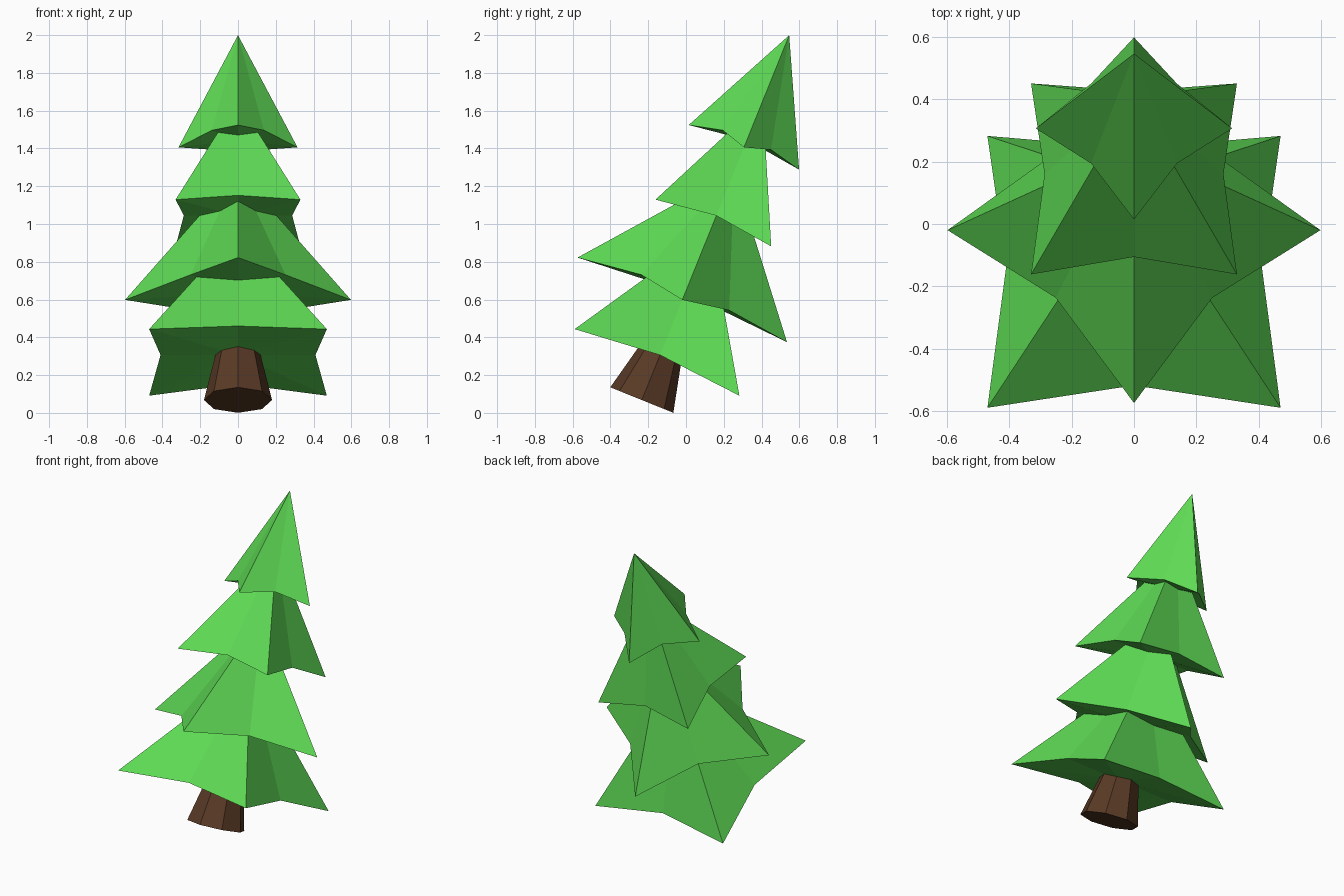
import bpy, bmesh
from math import sin, cos, pi, radians

if "Cube" in bpy.data.objects:
    bpy.data.objects.remove(bpy.data.objects["Cube"])

LEAN = radians(22)            # whole tree leans back
BASE = (0, -0.234, 0.068)     # centre of the trunk foot


def material(name, color):
    m = bpy.data.materials.new(name)
    m.diffuse_color = (*color, 1)
    m.use_nodes = True
    m.node_tree.nodes["Principled BSDF"].inputs["Base Color"].default_value = m.diffuse_color
    return m


green = material("leaf green", (0.112, 0.70, 0.090))
brown = material("bark brown", (0.100, 0.042, 0.019))


def add_object(name, bm, mat):
    bmesh.ops.recalc_face_normals(bm, faces=bm.faces)
    mesh = bpy.data.meshes.new(name)
    bm.to_mesh(mesh)
    bm.free()
    mesh.materials.append(mat)
    ob = bpy.data.objects.new(name, mesh)
    ob.location = BASE
    ob.rotation_euler = (-LEAN, 0, 0)
    bpy.context.collection.objects.link(ob)


def tier(name, z, tip_r, inner_r, height, turn):
    """Four-pointed star cone with drooping tips and a hollowed underside."""
    bm = bmesh.new()
    ring = []
    for i in range(8):
        a = turn + i * pi / 4
        r, lift = (inner_r, 0.042) if i % 2 else (tip_r, 0)
        ring.append(bm.verts.new((r * cos(a), r * sin(a), z + lift)))
    apex = bm.verts.new((0, 0, z + height))
    under = bm.verts.new((0, 0, z + 0.042))
    for i in range(8):
        a, b = ring[i], ring[(i + 1) % 8]
        bm.faces.new((a, b, apex))
        bm.faces.new((b, a, under))
    add_object(name, bm, green)


# Tapered eight-sided trunk
bm = bmesh.new()
foot, top = [[bm.verts.new((r * cos(i * pi / 4), r * sin(i * pi / 4), z))
              for i in range(8)] for r, z in ((0.18, 0), (0.117, 0.27))]
bm.faces.new(foot)
bm.faces.new(top)
for i in range(8):
    j = (i + 1) % 8
    bm.faces.new((foot[i], foot[j], top[j], top[i]))
add_object("trunk", bm, brown)

# Branch tiers, each turned an eighth from the one below
tier("bottom_branches", 0.215, 0.665, 0.41, 0.75, pi / 4)
tier("lower_branches", 0.572, 0.598, 0.355, 0.73, 0)
tier("upper_branches", 1.011, 0.467, 0.287, 0.70, pi / 4)
tier("top_branches", 1.443, 0.315, 0.195, 0.64, 0)
